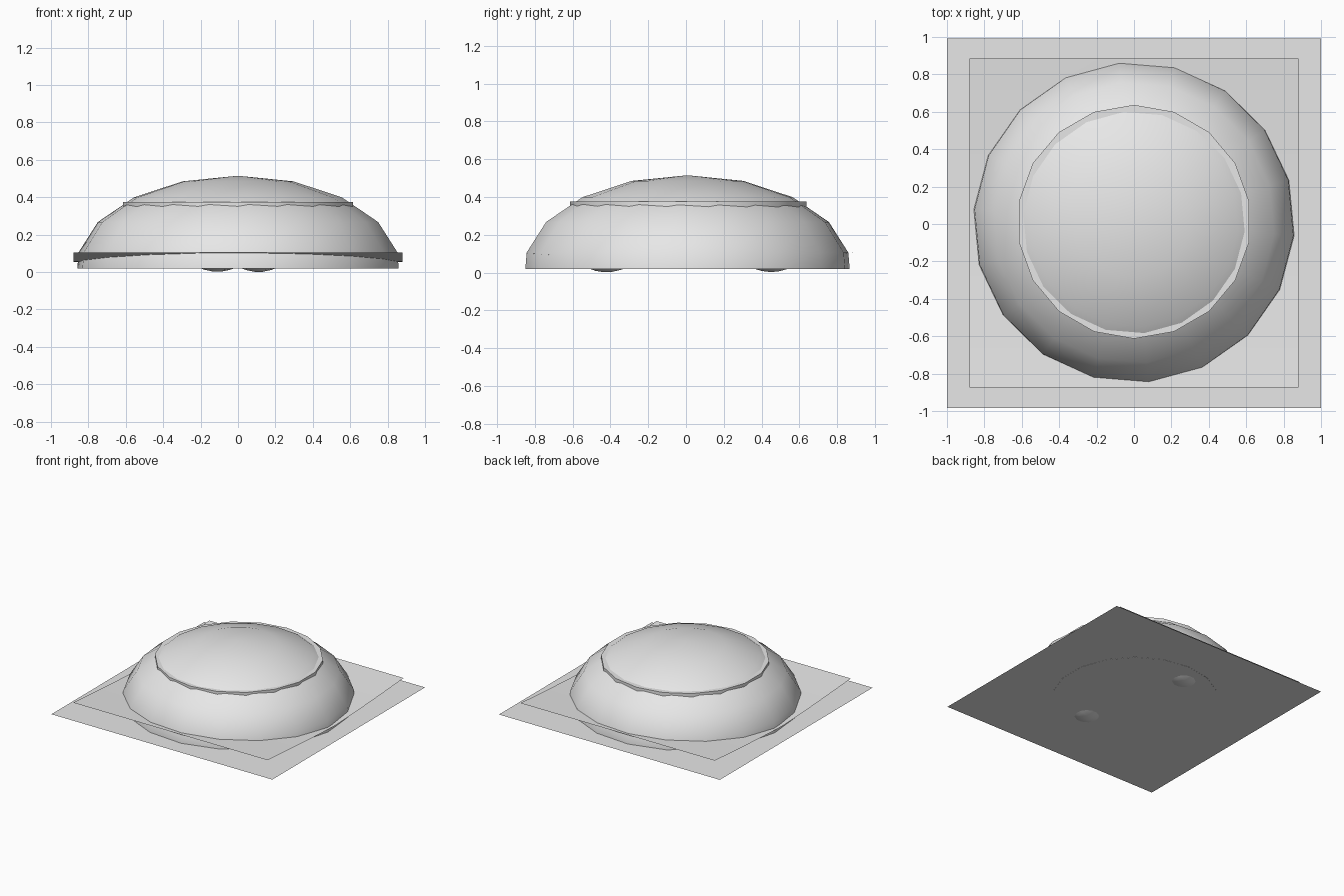
import bpy, bmesh, math

if "Cube" in bpy.data.objects:
    bpy.data.objects.remove(bpy.data.objects["Cube"])

SIDES = 18
grey = bpy.data.materials.new("plain grey")
grey.diffuse_color = (0.8, 0.8, 0.8, 1)
grey.use_nodes = True
grey.node_tree.nodes["Principled BSDF"].inputs["Base Color"].default_value = grey.diffuse_color


def add_object(name, bm, smooth_angle=None):
    bmesh.ops.recalc_face_normals(bm, faces=bm.faces)
    # open sheets and domes should face upward
    if sum(f.normal.z * f.calc_area() for f in bm.faces) < -0.01:
        bmesh.ops.reverse_faces(bm, faces=bm.faces)
    me = bpy.data.meshes.new(name)
    bm.to_mesh(me)
    bm.free()
    me.materials.append(grey)
    ob = bpy.data.objects.new(name, me)
    bpy.context.collection.objects.link(ob)
    if smooth_angle:
        bpy.ops.object.select_all(action='DESELECT')
        ob.select_set(True)
        bpy.context.view_layer.objects.active = ob
        bpy.ops.object.shade_smooth_by_angle(angle=math.radians(smooth_angle))
    return ob


# Flat square base plate (a single sheet)
bm = bmesh.new()
bmesh.ops.create_grid(bm, x_segments=1, y_segments=1, size=1.0)
for v in bm.verts:
    v.co.y = v.co.y * 0.9875 + 0.003
    v.co.z = 0.02
add_object("base_plate", bm)

# Dome: upper half of a flattened ball with 20 degree bands
R, H, Z0, CY, TURN = 0.868, 0.495, 0.02, 0.008, math.radians(15.3)
bm = bmesh.new()
rings = [(0.862, Z0)] + [(R * math.cos(math.radians(a)), Z0 + H * math.sin(math.radians(a)))
                         for a in (10, 30, 50, 70)]
loops = []
for r, z in rings:
    loops.append([bm.verts.new((r * math.cos(TURN + i * math.tau / SIDES),
                                CY + r * math.sin(TURN + i * math.tau / SIDES), z))
                  for i in range(SIDES)])
for lo, hi in zip(loops, loops[1:]):
    for i in range(SIDES):
        j = (i + 1) % SIDES
        bm.faces.new((lo[i], lo[j], hi[j], hi[i]))
tip = bm.verts.new((0, CY, Z0 + H))
for i in range(SIDES):
    bm.faces.new((loops[-1][i], loops[-1][(i + 1) % SIDES], tip))
add_object("dome", bm, 60)

# Capped drum whose rim pokes out of the dome
bm = bmesh.new()
bot, top = [], []
for i in range(SIDES):
    a = math.radians(90) + i * math.tau / SIDES
    x, y = 0.625 * math.cos(a), 0.012 + 0.625 * math.sin(a)
    bot.append(bm.verts.new((x, y, 0.019)))
    top.append(bm.verts.new((x, y, 0.375)))
for i in range(SIDES):
    j = (i + 1) % SIDES
    bm.faces.new((bot[i], bot[j], top[j], top[i]))
bm.faces.new(top)
bm.faces.new(bot[::-1])
add_object("rim_drum", bm, 30)

# Draped sheet: raised along front and back, two dips through the plate
bm = bmesh.new()
bmesh.ops.create_grid(bm, x_segments=40, y_segments=40, size=0.88)
for v in bm.verts:
    x, y = v.co.x, v.co.y
    z = 0.055 + 0.05 * (abs(y) / 0.88) ** 1.3
    for dx, dy in ((-0.11, 0.46), (0.11, -0.44)):
        z -= 0.075 * math.exp(-((x - dx) ** 2 + (y - dy) ** 2) / (2 * 0.12 ** 2))
    v.co.z = max(z, 0.0)
    v.co.y = y + 0.005
add_object("draped_sheet", bm, 60)
